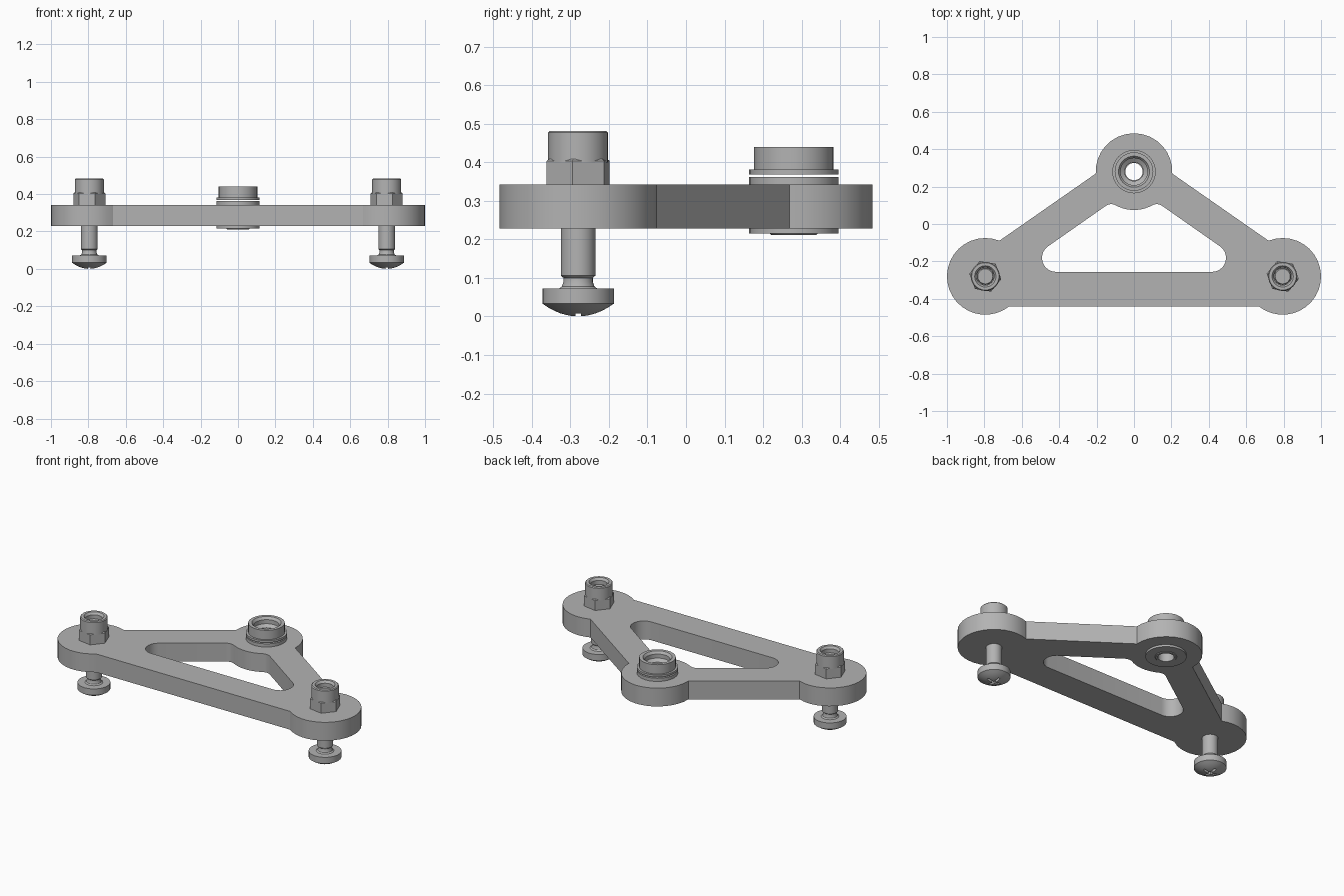
import bpy, bmesh
from math import sin, cos, pi, radians

cube = bpy.data.objects.get("Cube")
if cube:
    bpy.data.objects.remove(cube, do_unlink=True)

GREY = (0.45, 0.45, 0.45, 1)
mat = bpy.data.materials.new("grey metal")
mat.use_nodes = True
mat.diffuse_color = GREY
mat.node_tree.nodes["Principled BSDF"].inputs["Base Color"].default_value = GREY

LOBE = 0.205                       # radius of the three rounded ends
SIDE_X, SIDE_Y, PIVOT_Y = 0.795, -0.28, 0.28
PLATE_LOW, PLATE_TOP = 0.228, 0.342


def activate(ob):
    bpy.ops.object.select_all(action="DESELECT")
    ob.select_set(True)
    bpy.context.view_layer.objects.active = ob


def finish(ob):
    ob.data.materials.clear()
    ob.data.materials.append(mat)
    activate(ob)
    bpy.ops.object.shade_smooth_by_angle(angle=radians(30))
    return ob


def add_mesh(name, bm, loc):
    mesh = bpy.data.meshes.new(name)
    bmesh.ops.recalc_face_normals(bm, faces=bm.faces)
    bm.to_mesh(mesh)
    bm.free()
    ob = bpy.data.objects.new(name, mesh)
    ob.location = loc
    bpy.context.collection.objects.link(ob)
    return ob


def lathe(name, profile, loc, closed=False, segs=32, turn=0):
    """Spin (radius, z) points round z; closed profiles make rings."""
    bm = bmesh.new()
    rings = []
    for r, z in profile:
        count = segs if r > 0 else 1
        rings.append([bm.verts.new((r * cos(turn + 2 * pi * i / segs),
                                    r * sin(turn + 2 * pi * i / segs), z))
                      for i in range(count)])
    pairs = list(zip(rings, rings[1:])) + ([(rings[-1], rings[0])] if closed else [])
    for a, b in pairs:
        for i in range(segs):
            j = (i + 1) % segs
            quad = [a[i % len(a)], a[j % len(a)], b[j % len(b)], b[i % len(b)]]
            bm.faces.new(list(dict.fromkeys(quad)))
    return finish(add_mesh(name, bm, loc))


def arc(cx, cy, r, start, end, steps):
    angles = [radians(start + (end - start) * i / steps) for i in range(steps + 1)]
    return [(cx + r * cos(a), cy + r * sin(a)) for a in angles]


def mirrored(half):
    return half + [(-x, y) for x, y in reversed(half)]


# Plate: three lobes joined by bars, with a rounded window and a pivot bore
outline = mirrored(arc(SIDE_X, SIDE_Y, LOBE, -128.5, 111.6, 22)
                   + arc(0, PIVOT_Y, LOBE, -3, 87, 8))
window = mirrored(arc(0.417, -0.181, 0.075, -90, 54.9, 12)
                  + arc(0.122, 0.056, 0.05, 54.9, 118.6, 6)
                  + arc(0, PIVOT_Y, LOBE, -61.4, -95, 6)[1:-1])
bore = arc(0, PIVOT_Y, 0.09, 0, 348.75, 31)
curve = bpy.data.curves.new("plate", "CURVE")
curve.dimensions = "2D"
curve.fill_mode = "BOTH"
curve.extrude = (PLATE_TOP - PLATE_LOW) / 2
for loop in (outline, window, bore):
    spline = curve.splines.new("POLY")
    spline.points.add(len(loop) - 1)
    for point, (x, y) in zip(spline.points, loop):
        point.co = (x, y, 0, 1)
    spline.use_cyclic_u = True
plate = bpy.data.objects.new("plate", curve)
plate.location.z = (PLATE_LOW + PLATE_TOP) / 2
bpy.context.collection.objects.link(plate)
activate(plate)
bpy.ops.object.convert(target="MESH")
finish(bpy.context.view_layer.objects.active)


def cut_slot(target, size):
    """Cut one bar of the cross recess into the bolt head."""
    bm = bmesh.new()
    bmesh.ops.create_cube(bm, size=1)
    bmesh.ops.scale(bm, vec=size, verts=bm.verts)
    cutter = add_mesh("slot_cutter", bm, target.location)
    cutter.hide_render = True
    mod = target.modifiers.new("slot", "BOOLEAN")
    mod.operation = "DIFFERENCE"
    mod.solver = "EXACT"
    mod.object = cutter
    activate(target)
    bpy.ops.object.modifier_apply(modifier=mod.name)
    bpy.data.objects.remove(cutter, do_unlink=True)


# Domed bolts with hex lock nuts on the two side lobes
for side, sx in (("left", 1), ("right", -1)):
    at = (sx * SIDE_X, SIDE_Y, 0)
    dome = [(0.0925 * i / 6, 0.033 * (i / 6) ** 2) for i in range(7)]
    bolt = lathe(side + "_bolt", dome + [
        (0.0925, 0.072), (0.05, 0.072), (0.042, 0.078), (0.038, 0.09),
        (0.038, 0.1), (0.045, 0.106), (0.045, 0.44), (0.04, 0.447), (0, 0.447)], at)
    cut_slot(bolt, (0.09, 0.014, 0.05))
    cut_slot(bolt, (0.014, 0.09, 0.05))
    finish(bolt)
    lathe(side + "_nut_hex", [
        (0.045, PLATE_TOP), (0.087, PLATE_TOP), (0.087, 0.404), (0.08, 0.409),
        (0.045, 0.409)], at, closed=True, segs=6, turn=radians(-9.5))
    lathe(side + "_nut_collar", [
        (0.047, 0.4), (0.0777, 0.4), (0.0777, 0.477), (0.073, 0.482),
        (0.057, 0.482), (0.047, 0.468)], at, closed=True)

# Pivot bushing: lower flange and sleeve, then a separate flanged cap
pivot = (0, PIVOT_Y, 0)
lathe("pivot_sleeve", [
    (0.046, 0.211), (0.058, 0.211), (0.062, 0.215), (0.116, 0.215),
    (0.116, PLATE_LOW), (0.09, PLATE_LOW), (0.09, PLATE_TOP), (0.116, PLATE_TOP),
    (0.116, 0.362), (0.046, 0.362)], pivot, closed=True)
lathe("pivot_cap", [
    (0.05, 0.369), (0.116, 0.369), (0.116, 0.382), (0.103, 0.382),
    (0.103, 0.44), (0.083, 0.44), (0.072, 0.425), (0.072, 0.4), (0.05, 0.385)],
    pivot, closed=True)
